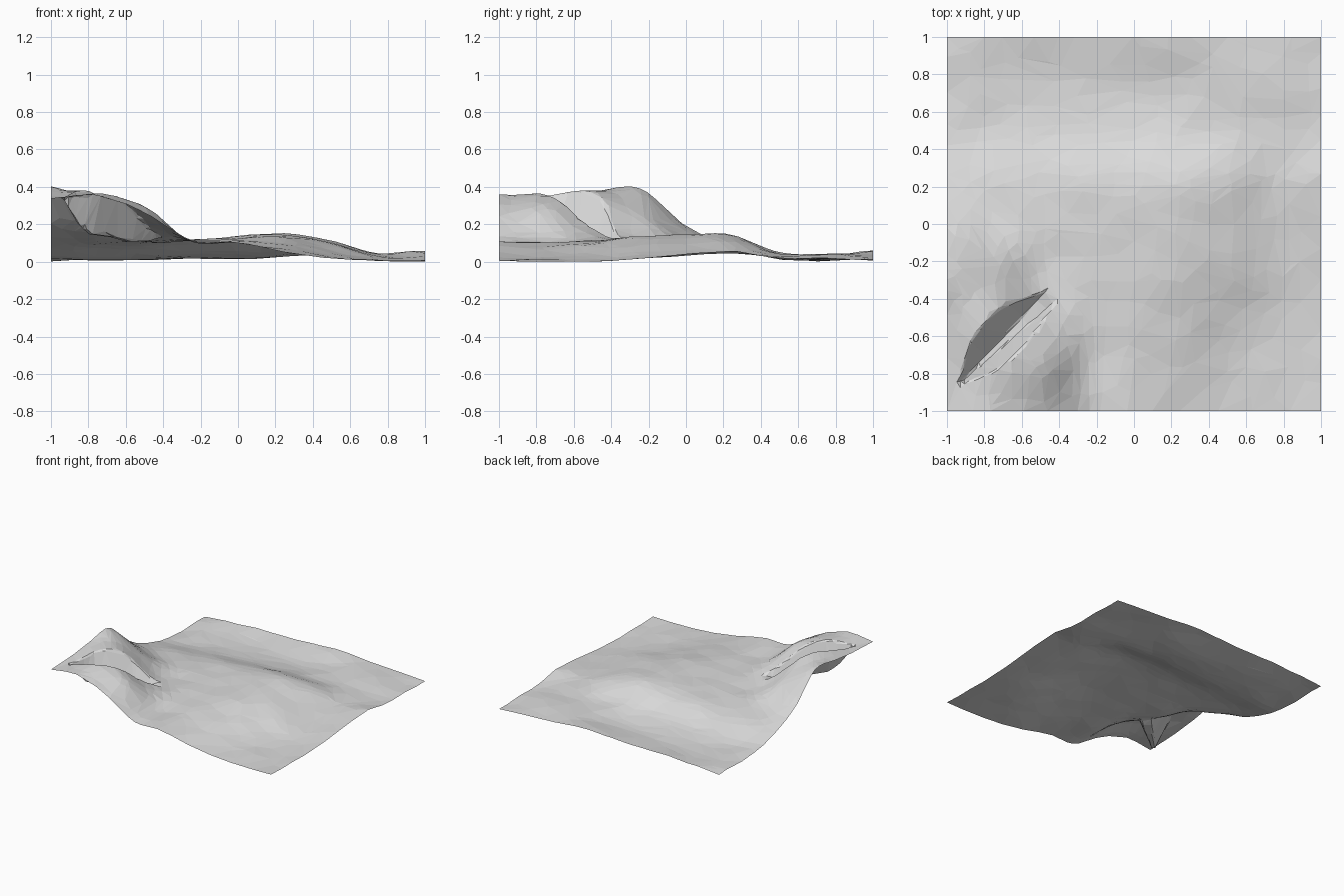
import bpy, bmesh, math
from mathutils import Vector, noise

if "Cube" in bpy.data.objects:
    bpy.data.objects.remove(bpy.data.objects["Cube"])

# Coarse heights: rows y = -1..1, columns x = -1..1, step 0.25
HEIGHTS = [
    [.35, .368, .275, .125, .115, .065, .03, .02, .02],
    [.36, .375, .305, .125, .115, .085, .04, .02, .015],
    [.385, .375, .205, .125, .125, .115, .06, .02, .015],
    [.405, .28, .13, .125, .135, .145, .105, .04, .03],
    [.205, .14, .12, .13, .145, .158, .115, .05, .055],
    [.09, .09, .10, .122, .14, .155, .12, .06, .068],
    [.03, .03, .04, .05, .055, .06, .055, .045, .032],
    [.02, .02, .02, .03, .03, .042, .056, .05, .03],
    [.02, .04, .05, .05, .062, .072, .052, .04, .025],
]


def spline(vals, u):
    """Catmull-Rom through evenly spaced values, u in -1..1."""
    n = len(vals) - 1
    f = (u + 1) / 2 * n
    i = min(n - 1, max(0, int(f)))
    t = f - i
    a, b, c, d = (vals[min(n, max(0, i + k))] for k in (-1, 0, 1, 2))
    return b + t * ((c - a) + t * ((2*a - 5*b + 4*c - d) + t * (3*b - a - 3*c + d))) / 2


def lerp_path(path, t):
    for (t0, z0), (t1, z1) in zip(path, path[1:]):
        if t <= t1:
            return z0 + (z1 - z0) * (t - t0) / (t1 - t0)
    return path[-1][1]


def soft_min(a, b, k=.02):
    h = max(k - abs(a - b), 0) / k
    return min(a, b) - h * h * k / 4


# Gully cut into the corner hill: axis, floor height and wall slope along it
HEAD, MOUTH = Vector((-.94, -.88)), Vector((-.48, -.44))
AXIS = (MOUTH - HEAD).normalized()
LENGTH = (MOUTH - HEAD).length
FLOOR = [(-.06, .41), (0, .36), (.22, .21), (.35, .16), (.6, .145), (.8, .12), (1, .125), (1.2, .16)]
SLOPE = [(-.06, 3.5), (0, 3.2), (.3, 2.2), (.6, 2), (1.2, 1.8)]


def height(x, y):
    z = spline([spline(row, x) for row in HEIGHTS], y)
    z += .007 * noise.noise(Vector((x * 5, y * 5, 3)))
    off = Vector((x, y)) - HEAD
    t = off.dot(AXIS) / LENGTH
    if -.06 < t < 1.2:
        side = AXIS.x * off.y - AXIS.y * off.x - .015
        steep = lerp_path(SLOPE, t) * (1.4 if side < 0 else 1)
        d = max(0, abs(side) - .035 * max(0, t))
        z = soft_min(z, lerp_path(FLOOR, t) + steep * d)
    return z


# Terrain sheet
bm = bmesh.new()
bmesh.ops.create_grid(bm, x_segments=110, y_segments=110, size=1)
for v in bm.verts:
    v.co.z = height(v.co.x, v.co.y)
low = min(v.co.z for v in bm.verts)
for v in bm.verts:
    v.co.z -= low
bmesh.ops.triangulate(bm, faces=bm.faces[:])
mesh = bpy.data.meshes.new("terrain")
bm.to_mesh(mesh)
bm.free()
terrain = bpy.data.objects.new("terrain", mesh)
bpy.context.collection.objects.link(terrain)

# Reduce to irregular flat facets
dec = terrain.modifiers.new("facets", 'DECIMATE')
dec.ratio = .035

# One pale grey colour
mat = bpy.data.materials.new("pale grey")
mat.diffuse_color = (.72, .72, .72, 1)
mat.use_nodes = True
mat.node_tree.nodes["Principled BSDF"].inputs["Base Color"].default_value = mat.diffuse_color
mesh.materials.append(mat)
